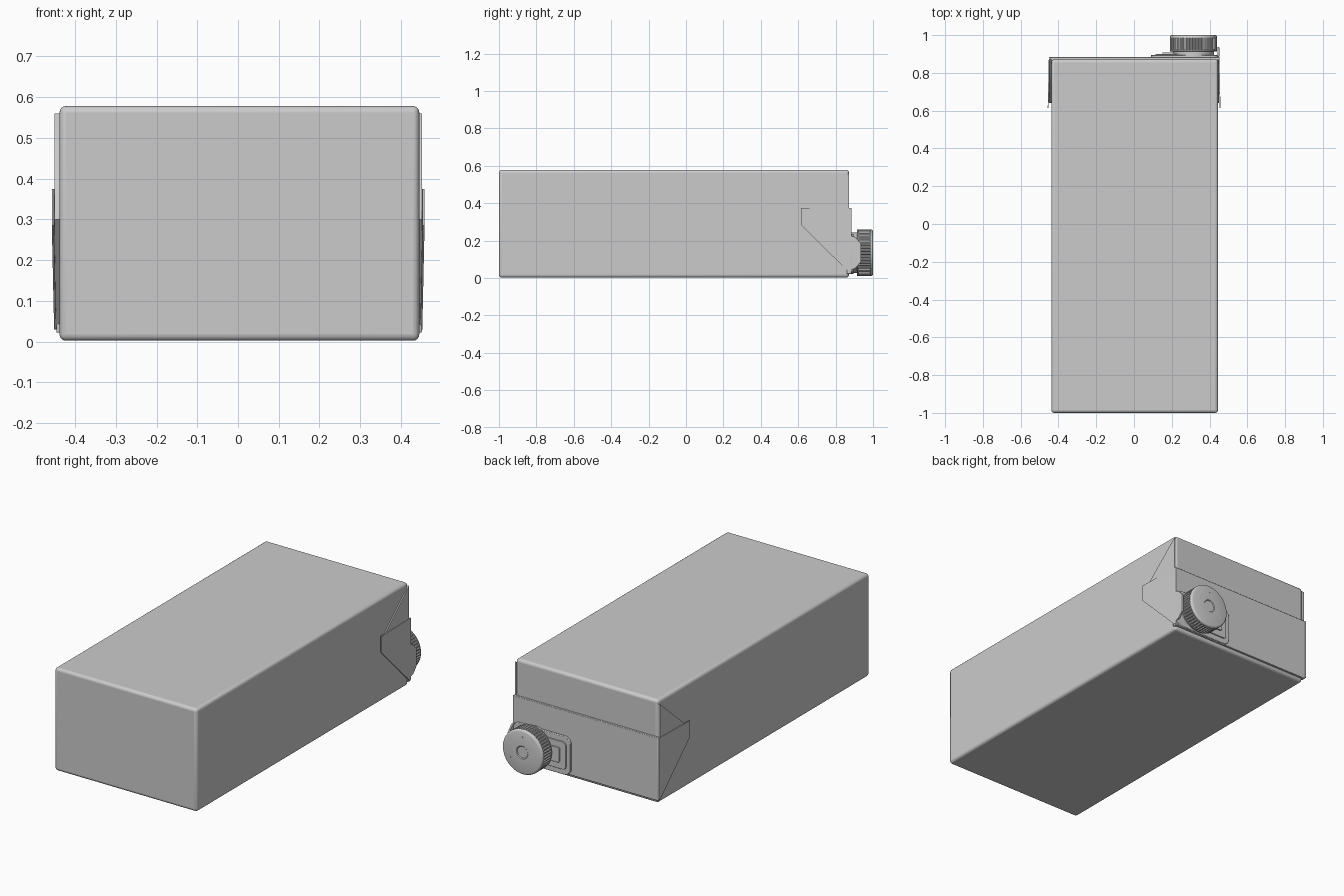
import bpy, bmesh
from math import cos, sin, pi, radians
from mathutils import Vector

if "Cube" in bpy.data.objects:
    bpy.data.objects.remove(bpy.data.objects["Cube"])

grey = bpy.data.materials.new("plain grey")
grey.use_nodes = True
grey.diffuse_color = (0.6, 0.6, 0.6, 1)
grey.node_tree.nodes["Principled BSDF"].inputs["Base Color"].default_value = (0.6, 0.6, 0.6, 1)


def finish(name, bm, bevel=0, segments=2):
    bmesh.ops.recalc_face_normals(bm, faces=bm.faces)
    mesh = bpy.data.meshes.new(name)
    bm.to_mesh(mesh)
    bm.free()
    mesh.materials.append(grey)
    ob = bpy.data.objects.new(name, mesh)
    bpy.context.collection.objects.link(ob)
    if bevel:
        mod = ob.modifiers.new("Bevel", "BEVEL")
        mod.width, mod.segments, mod.limit_method = bevel, segments, "ANGLE"
    bpy.ops.object.select_all(action="DESELECT")
    ob.select_set(True)
    bpy.context.view_layer.objects.active = ob
    bpy.ops.object.shade_smooth_by_angle(angle=radians(35))
    return ob


def box(name, low, high, bevel=0, segments=2):
    low, high = Vector(low), Vector(high)
    bm = bmesh.new()
    bmesh.ops.create_cube(bm, size=1)
    for v in bm.verts:
        v.co = (low + high) / 2 + v.co * (high - low)
    return finish(name, bm, bevel, segments)


def prism(name, points, offset, bevel=0):
    """Extrude a 3D outline along an offset vector."""
    bm = bmesh.new()
    face = bm.faces.new([bm.verts.new(p) for p in points])
    new = bmesh.ops.extrude_face_region(bm, geom=[face])["geom"]
    bmesh.ops.translate(bm, vec=offset, verts=[g for g in new if isinstance(g, bmesh.types.BMVert)])
    return finish(name, bm, bevel)


def rounded(x0, x1, z0, z1, r, y):
    """Rounded rectangle outline facing the back."""
    corners = [(x1 - r, z1 - r), (x0 + r, z1 - r), (x0 + r, z0 + r), (x1 - r, z0 + r)]
    return [(cx + r * cos(a), y, cz + r * sin(a))
            for i, (cx, cz) in enumerate(corners)
            for a in [(i + k / 6) * pi / 2 for k in range(7)]]


def lathe(name, cx, cz, rings, sides, rib=0):
    """Stack of (radius, y, ribbed) rings around the y axis, closed at both ends."""
    bm = bmesh.new()
    loops = []
    for r, y, ribbed in rings:
        loop = []
        for i in range(sides):
            a = 2 * pi * i / sides
            rr = r - rib if ribbed and i % 4 < 2 else r
            loop.append(bm.verts.new((cx + rr * cos(a), y, cz + rr * sin(a))))
        loops.append(loop)
    for a, b in zip(loops, loops[1:]):
        for i in range(sides):
            j = (i + 1) % sides
            bm.faces.new((a[i], a[j], b[j], b[i]))
    bm.faces.new(loops[0])
    bm.faces.new(loops[-1])
    return finish(name, bm)


# Carton body and folded-over back panel
LEFT, RIGHT = 0.445, -0.438
box("carton_body", (RIGHT, -1, 0.002), (LEFT, 0.872, 0.578), 0.016, 4)
box("back_fold_panel", (RIGHT - 0.008, 0.86, 0.022), (LEFT + 0.006, 0.884, 0.375), 0.003)

# Side gussets with the glued triangular ears over them
gusset = [(0.871, 0.56), (0.66, 0.375), (0.64, 0.30), (0.871, 0.03)]
ear = [(0.884, 0.375), (0.615, 0.375), (0.615, 0.285), (0.871, 0.03), (0.884, 0.03)]
for side, x, sign, thick in (("left", LEFT, 1, 0.006), ("right", RIGHT, -1, 0.012)):
    prism(side + "_gusset", [(x - sign * 0.005, y, z) for y, z in gusset], (sign * (thick + 0.005), 0, 0))
    # The ear lifts slightly away from the carton toward its tip
    prism(side + "_ear", [(x + sign * (thick - 0.004 + 0.022 * (0.884 - y)), y, z) for y, z in ear],
          (sign * 0.005, 0, 0))

# Spout flange, its raised details and the neck
CX, CZ = 0.315, 0.135
prism("spout_flange", rounded(0.09, 0.45, 0.02, 0.235, 0.04, 0.88), (0, 0.015, 0), 0.003)
prism("flange_raised_panel", rounded(0.115, 0.25, 0.05, 0.205, 0.02, 0.89), (0, 0.011, 0), 0.002)
prism("flange_catch", rounded(0.15, 0.25, 0.085, 0.17, 0.01, 0.89), (0, 0.018, 0), 0.002)
tab = [(0.885, 0.045), (0.905, 0.05), (0.936, 0.085), (0.936, 0.185), (0.905, 0.22), (0.885, 0.225)]
prism("flange_pull_tab", [(0.442, y, z) for y, z in tab], (0.01, 0, 0), 0.002)
lathe("spout_neck", CX, CZ, [(0.108, 0.885, 0), (0.108, 0.92, 0)], 64)

# Ribbed screw cap with a rounded rim and a central dimple
lathe("screw_cap", CX, CZ, [
    (0.122, 0.913, 0), (0.125, 0.916, 0), (0.125, 0.922, 0), (0.125, 0.923, 1),
    (0.125, 0.984, 1), (0.125, 0.986, 0), (0.124, 0.993, 0), (0.12, 0.998, 0), (0.114, 1.0, 0),
    (0.036, 1.0, 0), (0.032, 0.996, 0)], 192, 0.005)

# Small moulded dots on the cap face
for k in range(3):
    a = pi / 2 + k * 2 * pi / 3
    lathe(f"cap_dot_{k + 1}", CX + 0.085 * cos(a), CZ + 0.085 * sin(a),
          [(0.005, 0.998, 0), (0.004, 1.001, 0)], 12)
